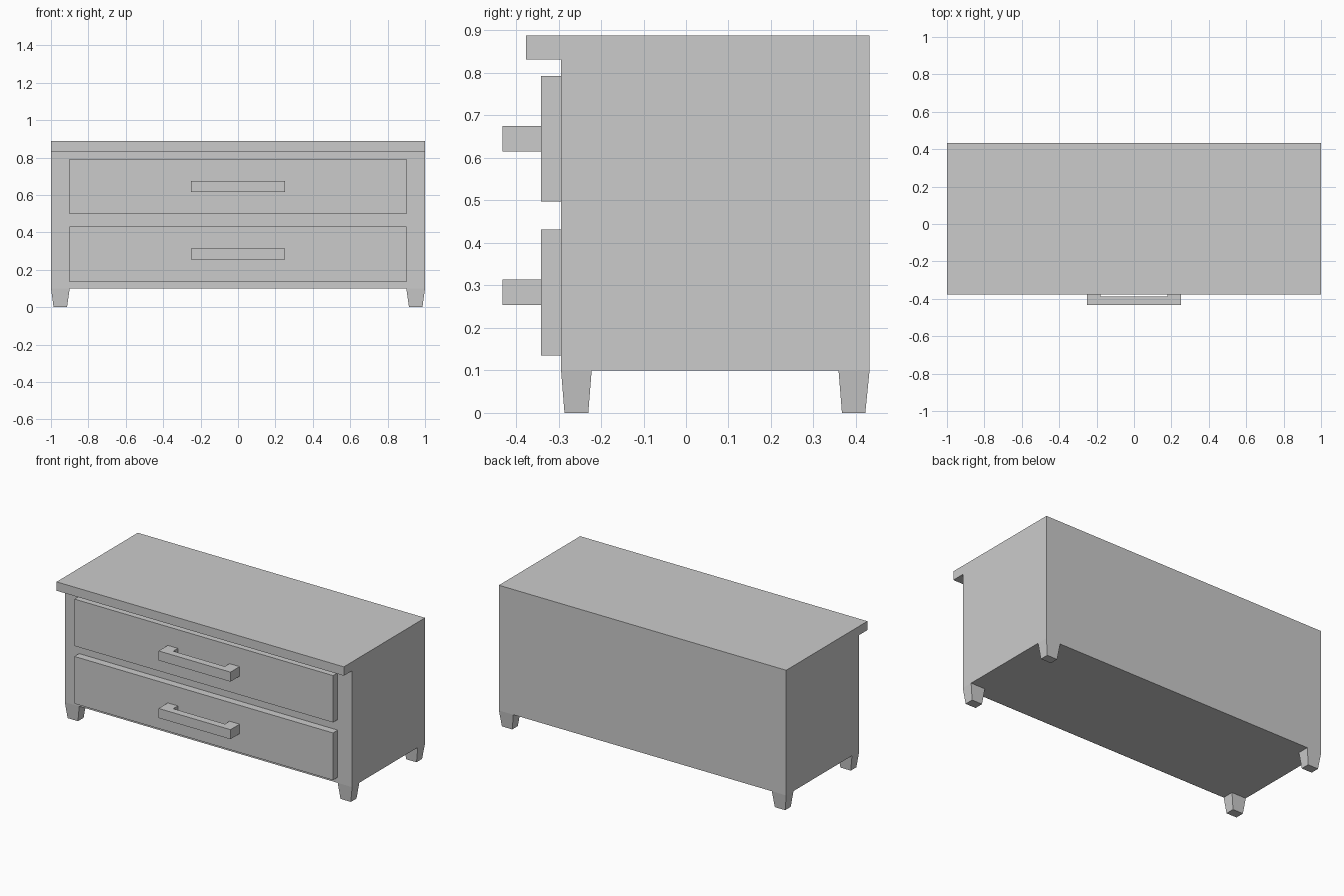
import bpy

if "Cube" in bpy.data.objects:
    bpy.data.objects.remove(bpy.data.objects["Cube"])

FRONT, BACK = -0.294, 0.432      # cabinet carcass depth
BOTTOM, TOP = 0.10, 0.888


def make_object(name, verts, faces):
    mesh = bpy.data.meshes.new(name)
    mesh.from_pydata(verts, [], faces)
    mesh.update()
    obj = bpy.data.objects.new(name, mesh)
    bpy.context.collection.objects.link(obj)
    return obj


def loft(name, ring_a, ring_b):
    """Closed solid between two matching rings of points."""
    n = len(ring_a)
    faces = [tuple(reversed(range(n))), tuple(range(n, 2 * n))]
    faces += [(i, (i + 1) % n, n + (i + 1) % n, n + i) for i in range(n)]
    return make_object(name, ring_a + ring_b, faces)


def rect(x0, x1, y0, y1, z):
    return [(x0, y0, z), (x1, y0, z), (x1, y1, z), (x0, y1, z)]


# Carcass with overhanging top: side profile run across the width
profile = [(FRONT, BOTTOM), (BACK, BOTTOM), (BACK, TOP),
           (-0.376, TOP), (-0.376, 0.832), (FRONT, 0.832)]
loft("cabinet_body", [(-1, y, z) for y, z in profile],
     [(1, y, z) for y, z in profile])

# Tapered legs, mirrored left to right
for name, top_y, foot_y in (("front_legs", (FRONT, -0.222), (-0.286, -0.230)),
                            ("back_legs", (0.359, BACK), (0.367, 0.422))):
    legs = loft(name, rect(0.914, 0.986, *foot_y, 0),
                rect(0.90, 1.0, *top_y, BOTTOM))
    legs.modifiers.new("mirror", 'MIRROR').use_axis[0] = True

# Drawer fronts and their U-shaped handles
handle = [(-0.25, -0.341), (-0.25, -0.432), (0.25, -0.432), (0.25, -0.341),
          (0.18, -0.341), (0.18, -0.387), (-0.18, -0.387), (-0.18, -0.341)]
for level, z0, z1 in (("lower", 0.135, 0.432), ("upper", 0.498, 0.793)):
    loft(level + "_drawer_front", rect(-0.9, 0.9, -0.341, FRONT, z0),
         rect(-0.9, 0.9, -0.341, FRONT, z1))
    mid = (z0 + z1) / 2
    loft(level + "_drawer_handle", [(x, y, mid - 0.03) for x, y in handle],
         [(x, y, mid + 0.03) for x, y in handle])
